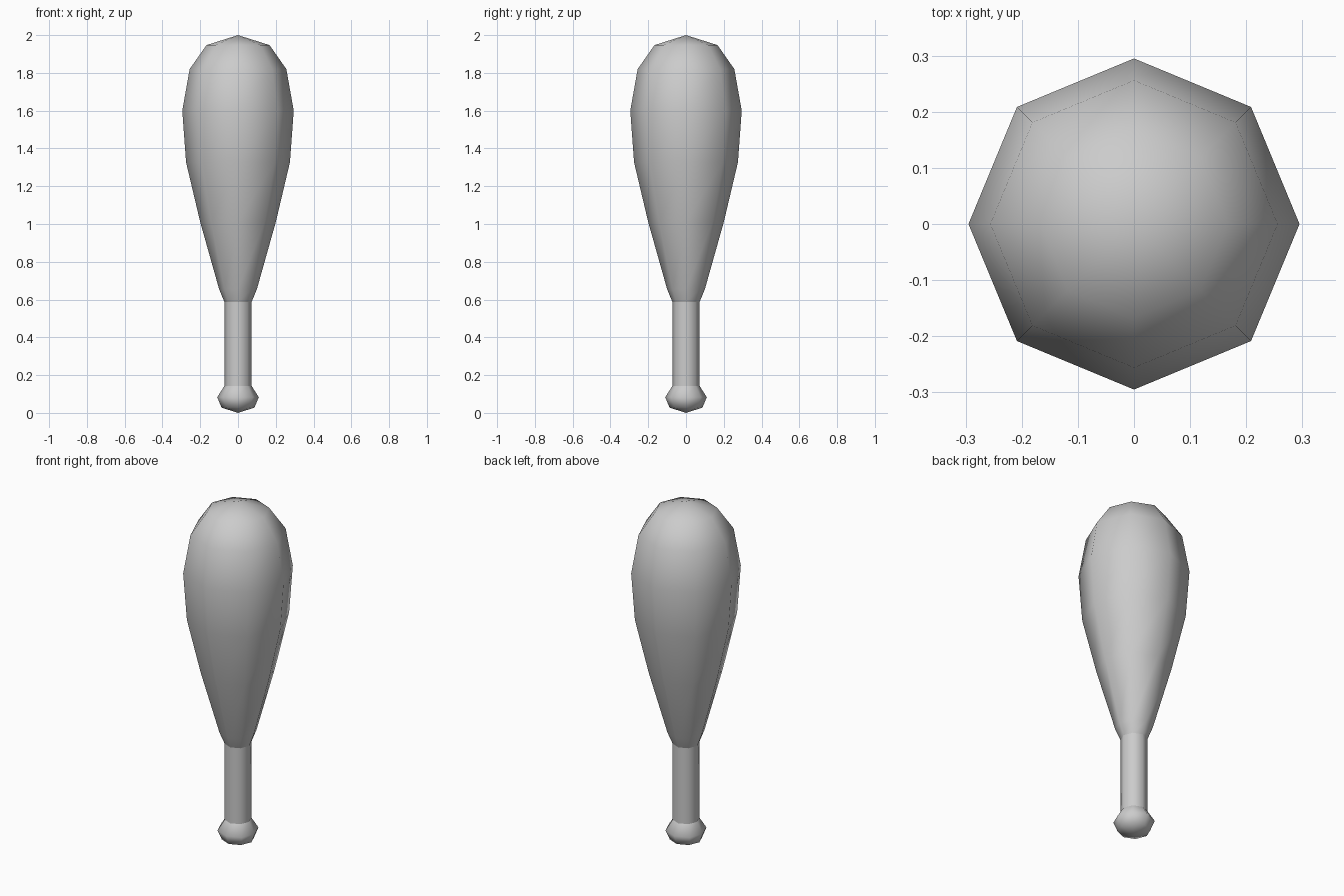
import bpy, math

if "Cube" in bpy.data.objects:
    bpy.data.objects.remove(bpy.data.objects["Cube"])

SIDES = 8


def lathe(name, profile):
    """Revolve (radius, z) points around z; radius 0 becomes a pole."""
    verts, faces, rings = [], [], []
    for r, z in profile:
        start = len(verts)
        count = 1 if r == 0 else SIDES
        for i in range(count):
            a = 2 * math.pi * i / SIDES
            verts.append((r * math.cos(a), r * math.sin(a), z))
        rings.append([start + i % count for i in range(SIDES)])
    for low, high in zip(rings, rings[1:]):
        for i in range(SIDES):
            j = (i + 1) % SIDES
            quad = [low[i], low[j], high[j], high[i]]
            faces.append(list(dict.fromkeys(quad)))
    mesh = bpy.data.meshes.new(name)
    mesh.from_pydata(verts, [], faces)
    mesh.shade_smooth()
    obj = bpy.data.objects.new(name, mesh)
    bpy.context.collection.objects.link(obj)
    return obj


# Rounded knob at the foot
lathe("knob", [(0, 0), (0.087, 0.028), (0.11, 0.083), (0.072, 0.143)])

# Straight grip, separate so its end seams stay sharp
lathe("handle", [(0.072, 0.143), (0.072, 0.587)])

# Swelling body with domed top
lathe("body", [(0.072, 0.587), (0.1, 0.655), (0.2, 1.01), (0.275, 1.327),
               (0.295, 1.60), (0.256, 1.82), (0.167, 1.947), (0, 2.0)])
